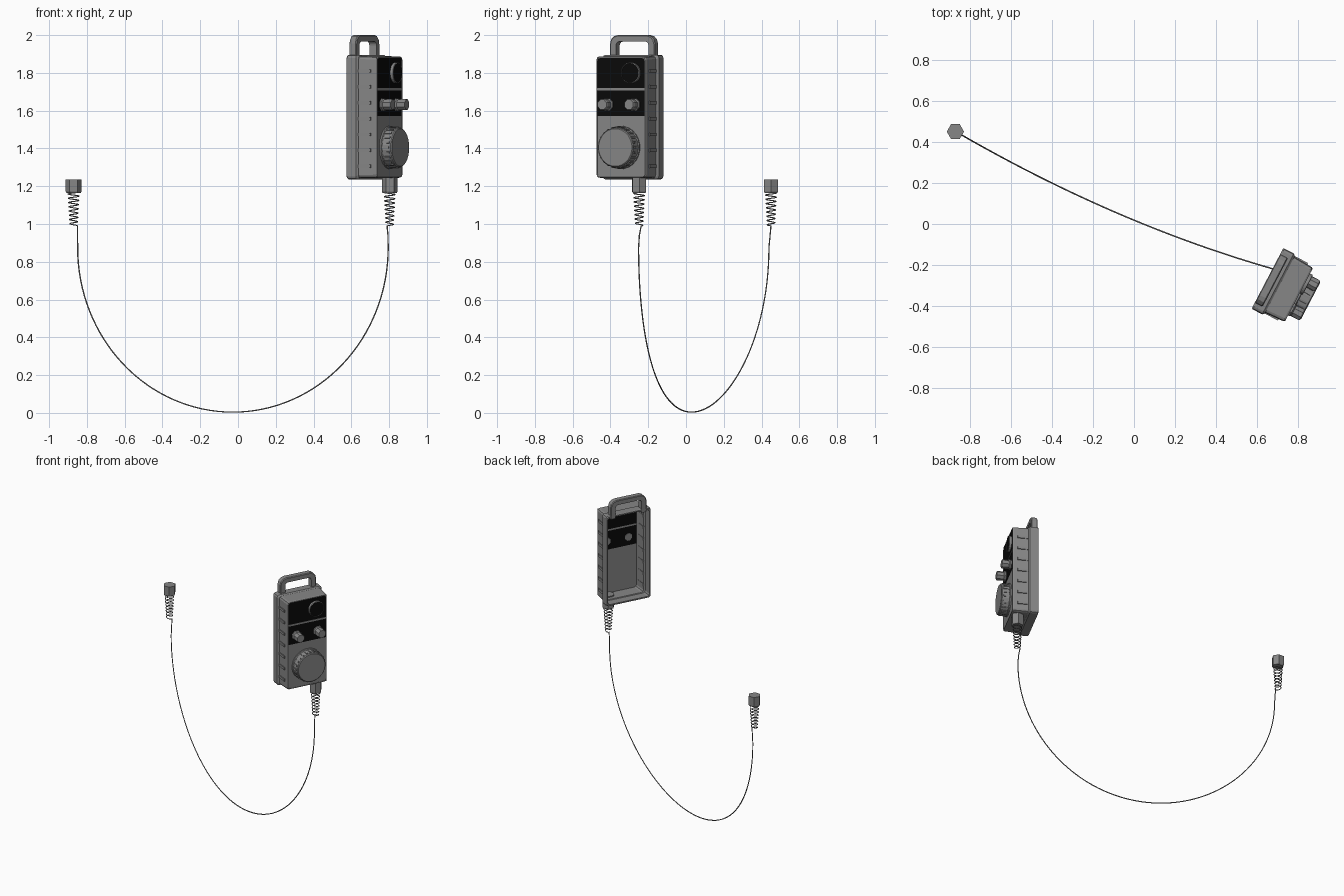
import bpy, bmesh
from math import sin, cos, pi, radians
from mathutils import Matrix

if "Cube" in bpy.data.objects:
    bpy.data.objects.remove(bpy.data.objects["Cube"])

# Local pendant frame: x = width, -y = front, turned about z
PLACE = Matrix.Translation((0.65, -0.265, 0)) @ Matrix.Rotation(radians(62.4), 4, 'Z')
WORLD = Matrix.Identity(4)
CZ = 1.566


def material(name, v):
    m = bpy.data.materials.new(name)
    m.diffuse_color = (v, v, v, 1)
    m.use_nodes = True
    m.node_tree.nodes["Principled BSDF"].inputs["Base Color"].default_value = m.diffuse_color
    return m


black = material("black_panel", 0.003)
grey = material("dark_grey_plastic", 0.24)


def finish(name, bm, mat=None, place=PLACE):
    bmesh.ops.recalc_face_normals(bm, faces=bm.faces)
    me = bpy.data.meshes.new(name)
    bm.to_mesh(me)
    bm.free()
    ob = bpy.data.objects.new(name, me)
    bpy.context.collection.objects.link(ob)
    ob.matrix_world = place
    me.materials.append(mat or grey)
    return ob


def bridge(name, loops, caps=True, closed=False, mat=None, place=PLACE):
    """Skin a row of equal-length point loops."""
    bm = bmesh.new()
    rows = [[bm.verts.new(p) for p in loop] for loop in loops]
    pairs = list(zip(rows, rows[1:])) + ([(rows[-1], rows[0])] if closed else [])
    for a, b in pairs:
        for i in range(len(a)):
            j = (i + 1) % len(a)
            bm.faces.new((a[i], a[j], b[j], b[i]))
    if caps:
        bm.faces.new(rows[0])
        bm.faces.new(rows[-1])
    return finish(name, bm, mat, place)


def rounded(hx, hz, y, r=0.016, seg=2):
    pts = []
    for k, (sx, sz) in enumerate(((1, 1), (-1, 1), (-1, -1), (1, -1))):
        for s in range(seg + 1):
            a = pi / 2 * (k + s / seg)
            pts.append((sx * (hx - r) + r * cos(a), y, CZ + sz * (hz - r) + r * sin(a)))
    return pts


def box(name, x0, x1, y0, y1, z0, z1, mat=None):
    loop = lambda y: [(x0, y, z0), (x1, y, z0), (x1, y, z1), (x0, y, z1)]
    return bridge(name, [loop(y0), loop(y1)], mat=mat)


def dial(name, x, z, profile, n, mat=None, caps=True, closed=False):
    """Turned part on the front panel; profile = (radius, depth forward)."""
    return bridge(name, [[(x + r * cos(2 * pi * (i + .5) / n), -d, z + r * sin(2 * pi * (i + .5) / n))
                          for i in range(n)] for r, d in profile], caps, closed, mat)


# Hollow housing: back flange, stepped tapering body, open back
bridge("housing", [rounded(*s) for s in (
    (0.163, 0.326, 0), (0.167, 0.330, -0.006), (0.167, 0.330, -0.058), (0.160, 0.324, -0.066),
    (0.154, 0.323, -0.068), (0.149, 0.321, -0.165), (0.145, 0.317, -0.173),
    (0.141, 0.313, -0.173), (0.140, 0.311, -0.155), (0.144, 0.312, -0.064),
    (0.155, 0.317, -0.060), (0.155, 0.317, 0))], caps=False, closed=True)

# Front plates
box("lower_front_plate", -0.143, 0.143, -0.158, -0.171, CZ - 0.315, 1.572)
box("switch_plate", -0.143, 0.143, -0.158, -0.171, 1.572, 1.708, black)
box("plate_divider", -0.143, 0.143, -0.158, -0.173, 1.708, 1.72)
box("top_plate", -0.143, 0.143, -0.158, -0.171, 1.72, CZ + 0.315, black)

# Grip ribs on both sides
for side in (-1, 1):
    for i in range(7):
        z = 1.81 - i * 0.084
        xs = sorted((side * 0.140, side * 0.158))
        box("grip_rib", *xs, -0.062, -0.140, z - 0.009, z + 0.009)


# Carry handle
def arch(hx, top, r, y):
    pts = [(-hx, y, 1.87)]
    for k in (1, 0):
        for s in range(4):
            a = pi / 2 * (k + 1 - s / 3)
            pts.append(((hx - r) * (1 - 2 * k) + r * cos(a), y, top - r + r * sin(a)))
    return pts + [(hx, y, 1.87)]


bm = bmesh.new()
rings = [[bm.verts.new(p) for p in arch(*s)] for s in (
    (0.134, 2.0, 0.045, -0.004), (0.134, 2.0, 0.045, -0.038), (0.129, 1.995, 0.042, -0.043),
    (0.097, 1.966, 0.02, -0.043), (0.097, 1.966, 0.02, 0), (0.129, 1.995, 0.042, 0))]
for a, b in zip(rings, rings[1:] + rings[:1]):
    for i in range(len(a) - 1):
        bm.faces.new((a[i], a[i + 1], b[i + 1], b[i]))
bm.faces.new([r[0] for r in rings])
bm.faces.new([r[-1] for r in rings])
finish("carry_handle", bm)

# Round stop button: rim with black cap
dial("button_rim", 0.063, 1.80, [(0.055, 0.165), (0.055, 0.187), (0.052, 0.189), (0.052, 0.165)],
     24, caps=False, closed=True)
dial("button_cap", 0.063, 1.80, [(0.053, 0.165), (0.053, 0.186)], 24, black)

# Selector knobs
for x in (-0.08, 0.08):
    dial("selector_knob", x, 1.632, [(0.028, 0.156), (0.036, 0.170), (0.036, 0.181), (0.030, 0.187),
                                     (0.032, 0.228), (0.028, 0.234)], 8)

# Hand wheel with ridged edge
dial("hand_wheel", 0, 1.405, [(0.114, 0.165), (0.114, 0.180), (0.108, 0.184), (0.105, 0.232),
                              (0.100, 0.237)], 24)
for i in range(24):
    ridge = box("wheel_ridge", -0.005, 0.005, -0.180, -0.224, 0.098, 0.110)
    ridge.matrix_world = PLACE @ Matrix.Translation((0, 0, 1.405)) @ Matrix.Rotation(2 * pi * i / 24, 4, 'Y')


def tube(name, pts, radius):
    cu = bpy.data.curves.new(name, 'CURVE')
    cu.dimensions = '3D'
    cu.bevel_depth = radius
    cu.bevel_resolution = 1
    cu.use_fill_caps = True
    cu.materials.append(grey)
    sp = cu.splines.new('POLY')
    sp.points.add(len(pts) - 1)
    for q, p in zip(sp.points, pts):
        q.co = (*p, 1)
    bpy.context.collection.objects.link(bpy.data.objects.new(name, cu))


# Cable ends: hexagonal gland and tapering strain-relief spring
def cable_end(side, x, y, top, turn, end_angle):
    bridge(side + "_gland", [[(x + r * cos(pi / 3 * i + turn), y + r * sin(pi / 3 * i + turn), z)
                              for i in range(6)]
                             for r, z in ((0.042, top), (0.042, 1.172), (0.038, 1.165))],
           place=WORLD)
    turns, per = 8, 14
    pts = []
    for i in range(turns * per + 1):
        t = i / (turns * per)
        a = end_angle - (1 - t) * turns * 2 * pi
        r = 0.030 - 0.010 * t
        pts.append((x + r * cos(a), y + r * sin(a), 1.170 - 0.180 * t))
    tube(side + "_spring", pts, 0.003)


cable_end("left", -0.870, 0.450, 1.236, 0, 0)
cable_end("right", 0.803, -0.248, 1.262, radians(62.4), radians(135))

# Hanging cable: half ellipse with a slight sideways bow, straight ends
path = [(-0.850, 0.450, 0.992)]
for i in range(65):
    a = pi * i / 64
    s = -cos(a)
    path.append((-0.027 + 0.822 * s, 0.03 - 0.345 * s + 0.064 * s * s, 0.874 - 0.870 * sin(a)))
tube("cable", path + [(0.794, -0.247, 0.94), (0.789, -0.237, 0.992)], 0.0035)
